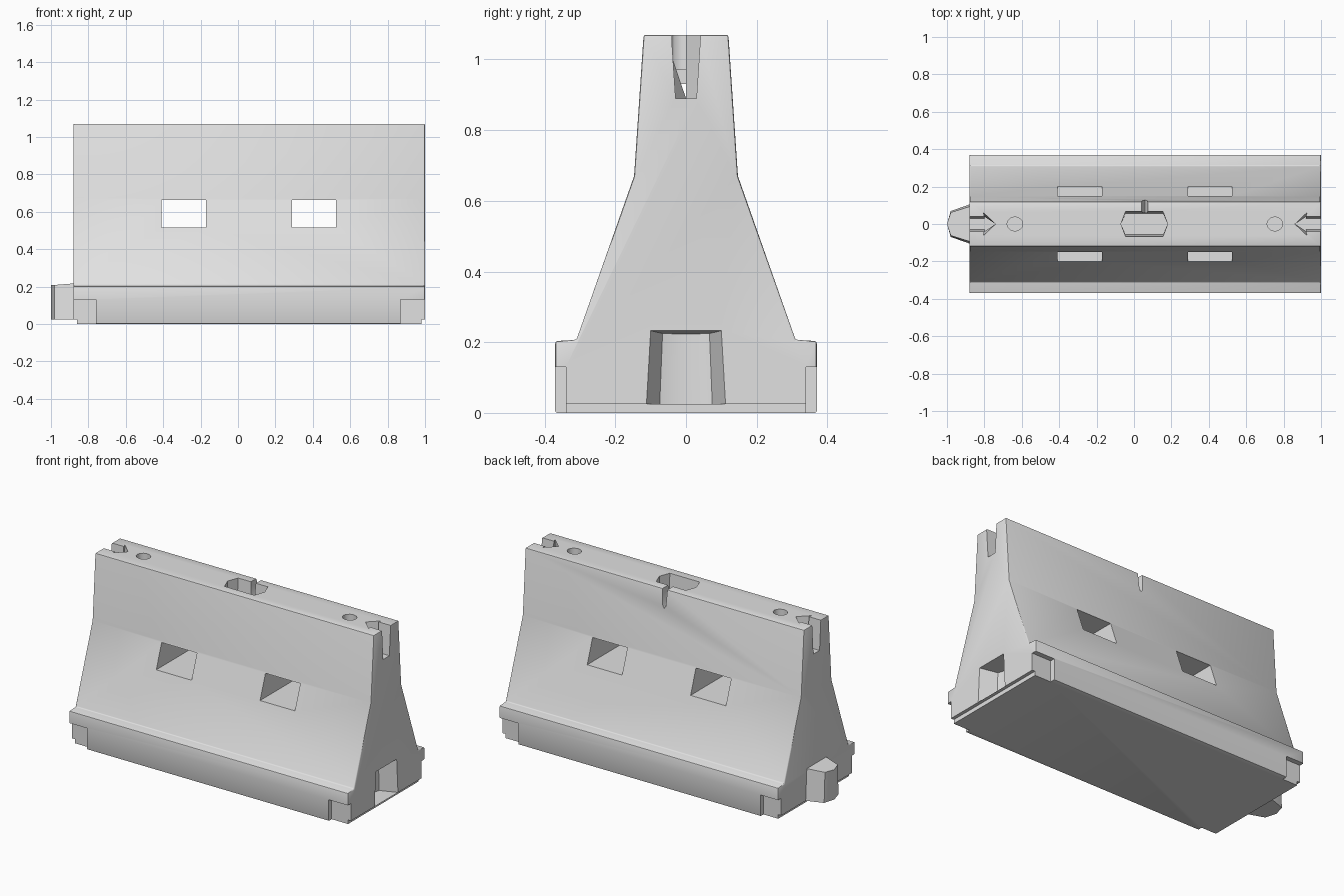
import bpy, bmesh, math

if "Cube" in bpy.data.objects:
    bpy.data.objects.remove(bpy.data.objects["Cube"])

grey = bpy.data.materials.new("light grey plastic")
grey.use_nodes = True
colour = (0.75, 0.75, 0.75, 1)
grey.diffuse_color = colour
grey.node_tree.nodes["Principled BSDF"].inputs["Base Color"].default_value = colour


def loft(name, first, last):
    """Closed solid between two matching outlines of 3D points."""
    bm = bmesh.new()
    a = [bm.verts.new(p) for p in first]
    b = [bm.verts.new(p) for p in last]
    bm.faces.new(a)
    bm.faces.new(b[::-1])
    for i in range(len(a)):
        j = (i + 1) % len(a)
        bm.faces.new((a[j], a[i], b[i], b[j]))
    if bm.calc_volume(signed=True) < 0:
        bmesh.ops.reverse_faces(bm, faces=bm.faces)
    bm.normal_update()
    mesh = bpy.data.meshes.new(name)
    bm.to_mesh(mesh)
    bm.free()
    mesh.materials.append(grey)
    obj = bpy.data.objects.new(name, mesh)
    bpy.context.collection.objects.link(obj)
    return obj


def upright(name, outline, low, high, low_scale=1.0):
    """Vertical prism whose lower end is narrowed in y."""
    return loft(name, [(x, y * low_scale, low) for x, y in outline],
                [(x, y, high) for x, y in outline])


def box(name, x0, x1, y0, y1, z0, z1):
    return upright(name, [(x0, y0), (x1, y0), (x1, y1), (x0, y1)], z0, z1)


def volume(mesh):
    bm = bmesh.new()
    bm.from_mesh(mesh)
    result = bm.calc_volume(signed=True)
    bm.free()
    return result


def modified_mesh(obj):
    bpy.context.view_layer.update()
    graph = bpy.context.evaluated_depsgraph_get()
    return bpy.data.meshes.new_from_object(obj.evaluated_get(graph))


def cut(target, cutter):
    """Subtract the cutter, taking the first solver with a sound result."""
    before = volume(target.data)
    mod = target.modifiers.new("cut", "BOOLEAN")
    mod.operation = "DIFFERENCE"
    mod.object = cutter
    for solver in ("EXACT", "MANIFOLD", "FLOAT"):
        mod.solver = solver
        mesh = modified_mesh(target)
        if 0.8 * before < volume(mesh) < before:
            target.data = mesh
            break
    target.modifiers.remove(mod)
    bpy.data.objects.remove(cutter)


LEFT, RIGHT, TOP = -0.88, 1.0, 1.07

# Barrier body: stepped base, sloping flank, near-upright crest
half = [(0.37, 0), (0.37, 0.203), (0.31, 0.207), (0.147, 0.67), (0.12, TOP)]
profile = half + [(-y, z) for y, z in reversed(half)]
body = loft("barrier_body", [(LEFT, y, z) for y, z in profile],
            [(RIGHT, y, z) for y, z in profile])
bevel = body.modifiers.new("soft_edges", "BEVEL")
bevel.width = 0.006
bevel.segments = 2
bevel.limit_method = "ANGLE"
bevel.angle_limit = math.radians(50)
softened = modified_mesh(body)
body.modifiers.remove(bevel)
body.data = softened

# Shallow undercut below each end
for x0, x1 in ((LEFT - 0.1, LEFT + 0.02), (RIGHT - 0.02, RIGHT + 0.1)):
    cut(body, box("undercut_cutter", x0, x1, -0.5, 0.5, -0.1, 0.025))

# Forklift openings through the flanks
for x0, x1 in ((-0.41, -0.172), (0.29, 0.525)):
    cut(body, box("fork_cutter", x0, x1, -0.6, 0.6, 0.515, 0.662))

# Corner notches in the base
for x0, x1 in ((-1, -0.76), (0.87, 1.1)):
    for y0, y1 in ((-0.5, -0.34), (0.34, 0.5)):
        cut(body, box("notch_cutter", x0, x1, y0, y1, -0.1, 0.13))

# Arrow-shaped connector slots in the crest ends
arrow = [(-0.1, -0.042), (0.08, -0.042), (0.075, -0.062), (0.14, 0),
         (0.075, 0.062), (0.08, 0.042), (-0.1, 0.042)]
for end, sign in ((LEFT, 1), (RIGHT, -1)):
    outline = [(end + sign * x, y) for x, y in arrow]
    cut(body, upright("arrow_cutter", outline, 0.89, TOP + 0.01, 0.7))

# Round filler holes in the crest
for x in (-0.637, 0.753):
    ring = [(x + 0.042 * math.cos(i * math.tau / 12),
             0.038 * math.sin(i * math.tau / 12)) for i in range(12)]
    cut(body, upright("filler_cutter", ring, 0.97, TOP + 0.01))

# Central six-sided pocket and its drain slot to the back
pocket = [(0.055 + x, y) for x, y in
          ((-0.125, 0), (-0.1, -0.067), (0.1, -0.067),
           (0.125, 0), (0.1, 0.067), (-0.1, 0.067))]
cut(body, upright("pocket_cutter", pocket, 0.93, TOP + 0.01, 0.85))
slot = [(0.04, TOP + 0.02), (0.075, TOP + 0.02), (0.068, 0.97),
        (0.058, 0.955), (0.047, 0.97)]
cut(body, loft("drain_cutter", [(x, 0.03, z) for x, z in slot],
               [(x, 0.2, z) for x, z in slot]))


def tongue(name, end, scale, back):
    """Pointed interlocking lug reaching towards -x from the given end."""
    outline = [(back, 0.1), (0, 0.098), (-0.1, 0.065), (-0.12, 0),
               (-0.1, -0.065), (0, -0.098), (back, -0.1)]
    low = [(end + x, y * scale * 1.12, 0.025) for x, y in outline]
    high = [(end + x, y * scale, 0.228 * scale + 0.08 * x) for x, y in outline]
    return loft(name, low, high)


# Socket in one end, matching tongue on the other
cut(body, tongue("socket_cutter", RIGHT, 1.02, 0.1))
lug = tongue("interlock_tongue", LEFT, 0.95, 0.03)

for obj in (body, lug):
    bpy.ops.object.select_all(action="DESELECT")
    obj.select_set(True)
    bpy.context.view_layer.objects.active = obj
    bpy.ops.object.shade_smooth_by_angle(angle=math.radians(35))
